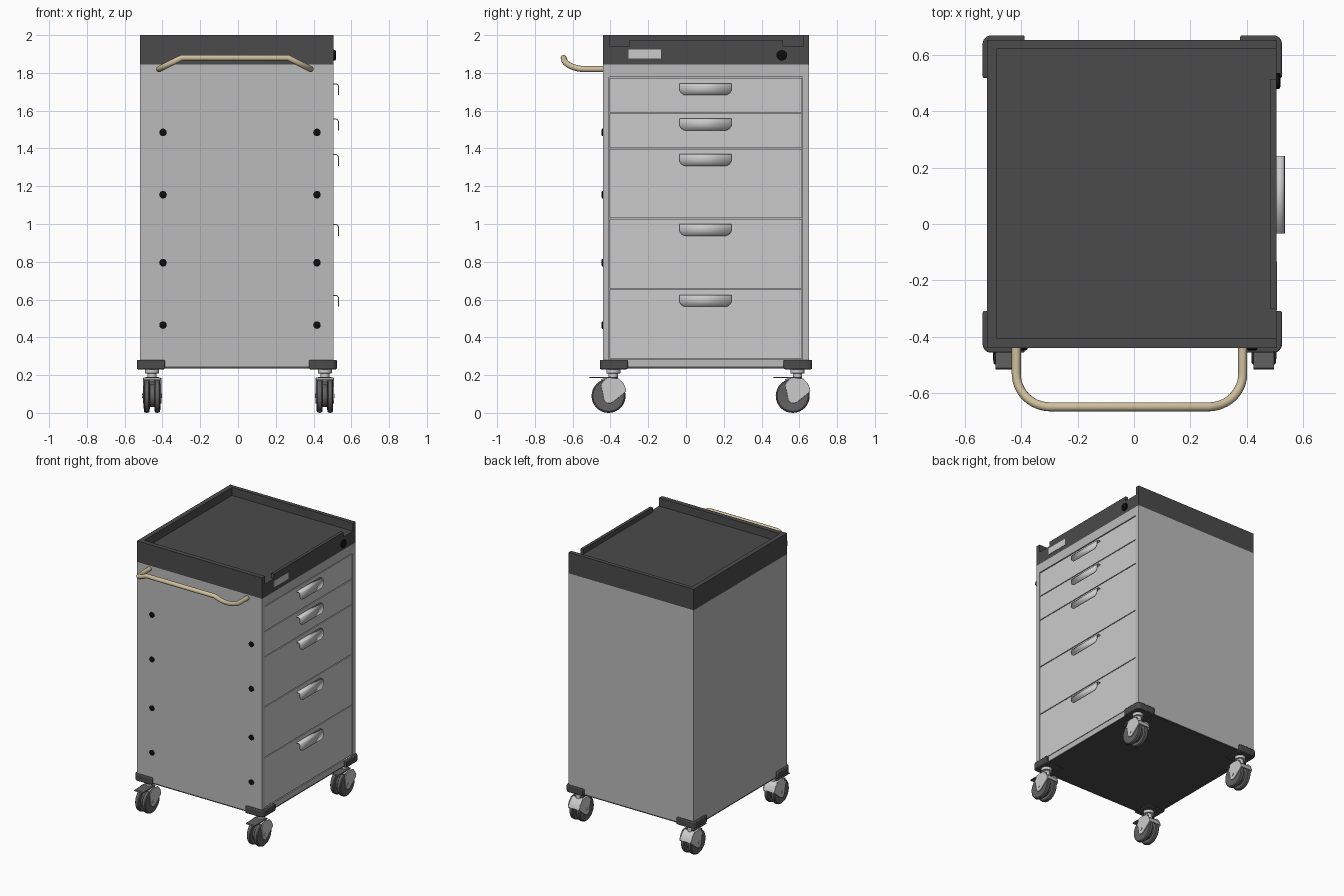
import bpy, bmesh, math
from mathutils import Vector

if "Cube" in bpy.data.objects:
    bpy.data.objects.remove(bpy.data.objects["Cube"])


def mat(name, r, g, b):
    m = bpy.data.materials.new(name)
    m.diffuse_color = (r, g, b, 1)
    m.use_nodes = True
    m.node_tree.nodes["Principled BSDF"].inputs["Base Color"].default_value = m.diffuse_color
    return m


BODY = mat("body_grey", .5, .5, .5)
LIGHT = mat("light_grey", .75, .75, .75)
DARK = mat("dark_grey", .07, .07, .07)
TYRE = mat("tyre_grey", .12, .12, .12)
BLACK = mat("black", .004, .004, .004)
TAN = mat("tan", .62, .52, .34)


def finish(name, bm, m, bevel=0, smooth=True, segs=2):
    bmesh.ops.recalc_face_normals(bm, faces=bm.faces)
    me = bpy.data.meshes.new(name)
    bm.to_mesh(me)
    bm.free()
    me.materials.append(m)
    o = bpy.data.objects.new(name, me)
    bpy.context.collection.objects.link(o)
    if bevel:
        b = o.modifiers.new("bevel", 'BEVEL')
        b.width, b.segments = bevel, segs
    if smooth:
        bpy.context.view_layer.objects.active = o
        o.select_set(True)
        bpy.ops.object.shade_smooth_by_angle(angle=math.radians(35))
        o.select_set(False)
    return o


def prism(name, pts, axis, lo, hi, m, **kw):
    """Extrude a 2D outline along axis: x takes (y,z), y takes (x,z), z takes (x,y)."""
    def at(p, d):
        q = list(p)
        q.insert(axis, d)
        return q
    bm = bmesh.new()
    f = bm.faces.new([bm.verts.new(at(p, lo)) for p in pts])
    r = bmesh.ops.extrude_face_region(bm, geom=[f])
    d = Vector(at((0, 0), hi - lo))
    bmesh.ops.translate(bm, vec=d, verts=[v for v in r['geom'] if isinstance(v, bmesh.types.BMVert)])
    return finish(name, bm, m, **kw)


def box(name, x, y, z, m, **kw):
    pts = [(x[0], y[0]), (x[1], y[0]), (x[1], y[1]), (x[0], y[1])]
    return prism(name, pts, 2, z[0], z[1], m, **kw)


def lathe(name, prof, axis, c, m, n=32):
    """Spin a closed-ended (radius, offset) profile about an axis through c."""
    i, j = [k for k in range(3) if k != axis]
    bm = bmesh.new()
    rings = []
    for r, d in prof:
        ring = []
        for k in range(n):
            p = list(c)
            p[axis] += d
            p[i] += r * math.cos(2 * math.pi * k / n)
            p[j] += r * math.sin(2 * math.pi * k / n)
            ring.append(bm.verts.new(p))
        rings.append(ring)
    for a, b in zip(rings, rings[1:]):
        for k in range(n):
            bm.faces.new((a[k], a[(k + 1) % n], b[(k + 1) % n], b[k]))
    bm.faces.new(rings[0])
    bm.faces.new(rings[-1])
    return finish(name, bm, m)


X0, X1, Y0, Y1 = -.52, .505, -.44, .652

# Cabinet body: C-shaped shell plus frame strips around the drawer opening
prism("cabinet_shell", [(X0, Y0), (X1, Y0), (X1, -.408), (.47, -.408), (.47, .617),
      (X1, .617), (X1, Y1), (X0, Y1)], 2, .245, 1.845, BODY, smooth=False)
box("frame_top", (.47, X1), (-.408, .617), (1.778, 1.845), BODY, smooth=False)
box("frame_bottom", (.47, X1), (-.408, .617), (.245, .282), BODY, smooth=False)
box("base_plate", (X0, X1), (Y0, Y1), (.236, .245), DARK, smooth=False)

# Drawers with bent sheet pulls
levels = [.285, .655, 1.03, 1.40, 1.588, 1.775]
pull = [(.503, 0, .137), (.52, 0, .137), (.527, -.003, .137), (.531, -.010, .137),
        (.532, -.036, .137), (.532, -.05, .128), (.532, -.058, .115), (.532, -.06, .105)]
for n, (a, b) in enumerate(zip(levels, levels[1:]), 1):
    box(f"drawer_{n}", (.47, .503), (-.405, .614), (a + .003, b - .003), LIGHT, smooth=False)
    bm = bmesh.new()
    rows = [[bm.verts.new((x, .103 + s * w, b - .033 + dz)) for s in (-1, 1)] for x, dz, w in pull]
    for r, s in zip(rows, rows[1:]):
        bm.faces.new((r[0], r[1], s[1], s[0]))
    o = finish(f"drawer_pull_{n}", bm, LIGHT)
    so = o.modifiers.new("sheet", 'SOLIDIFY')
    so.thickness, so.offset = .005, 0

# Dark tray top: slab, C-shaped rim and lower strip above the drawers
box("tray_slab", (X0, X1), (Y0, Y1), (1.845, 1.94), DARK, smooth=False)
prism("tray_rim", [(X0, Y0), (X1, Y0), (X1, -.405), (-.485, -.405), (-.485, .622),
      (X1, .622), (X1, Y1), (X0, Y1)], 2, 1.94, 2.0, DARK, smooth=False)
box("tray_front_strip", (.482, X1), (-.30, .513), (1.94, 1.975), DARK, smooth=False)
box("label_plate", (.5, .507), (-.305, -.132), (1.877, 1.925), LIGHT, smooth=False)
lathe("lock", [(.028, -.01), (.028, .010), (.022, .013)], 0, (X1, .507, 1.893), BLACK)

# Screw caps on the front panel
for x in (-.397, .418):
    for z in (.465, .795, 1.155, 1.485):
        lathe("screw_cap", [(.012, -.008), (.02, -.004), (.02, .004)], 1, (x, Y0, z), BLACK, 20)

# Push rail: tube with corners that sweep inward and upward
R, half, cx = .12, .401, -.016
left = [(-half, Y0 + .01, 1.82)]
for k in range(13):
    t = math.pi / 2 * k / 12
    left.append((-half + R - R * math.cos(t), -.53 - R * .98 * math.sin(t), 1.82 + .06 * (1 - math.cos(t))))
path = left + [(-x, y, z) for x, y, z in reversed(left)]
cu = bpy.data.curves.new("push_rail", 'CURVE')
cu.dimensions = '3D'
cu.bevel_depth, cu.bevel_resolution, cu.use_fill_caps = .016, 4, True
sp = cu.splines.new('POLY')
sp.points.add(len(path) - 1)
for p, (x, y, z) in zip(sp.points, path):
    p.co = (x + cx, y, z, 1)
sp.use_smooth = True
cu.materials.append(TAN)
rail = bpy.data.objects.new("push_rail", cu)
bpy.context.collection.objects.link(rail)

# Corner bumpers
for bx in ((-.536, -.387), (.376, .524)):
    for by in ((-.456, -.308), (.517, .668)):
        sx, sy = (1 if bx[0] > 0 else -1), (1 if by[0] > 0 else -1)
        ox, oy = (bx[1] if sx > 0 else bx[0]), (by[1] if sy > 0 else by[0])
        ix, iy = (bx[0] if sx > 0 else bx[1]), (by[0] if sy > 0 else by[1])
        arc = [(ox - sx * .03 * (1 - math.cos(a)), oy - sy * .03 * (1 - math.sin(a)))
               for a in [math.pi / 2 * k / 6 for k in range(7)]]
        prism("corner_bumper", [(ix, iy), (ox, iy)] + arc + [(ix, oy)], 2, .231, .281, DARK, bevel=.006)

# Twin-wheel swivel casters
plate = [(-.065, .15), (-.045, .178), (-.02, .186), (.03, .182), (.055, .155), (.068, .125),
         (.066, .112), (0, .058), (-.018, .05), (-.036, .053), (-.05, .068)]
hood = [(-.025 + r * math.cos(math.radians(a)), .09 + r * math.sin(math.radians(a)))
        for r, rng in ((.097, range(15, 116, 10)), (.089, range(115, 14, -10))) for a in rng]
tyre = [(.05, -.013), (.065, -.016), (.082, -.015), (.088, -.010), (.09, 0),
        (.088, .010), (.082, .015), (.065, .016), (.05, .013)]
for x in (-.455, .46):
    for y in (-.385, .59):
        lathe("caster_stem", [(.024, .165), (.024, .208), (.037, .21), (.037, .233)], 2, (x, y, 0), LIGHT, 24)
        wc = (x, y - .025, .09)
        lathe("caster_core", [(.06, -.02), (.06, .02)], 0, wc, TYRE)
        prism("caster_hood", [(y + u, v) for u, v in hood], 0, x - .046, x + .046, LIGHT)
        prism("caster_pedal", [(y - .13, .184), (y - .125, .191), (y + .02, .191), (y + .02, .184)],
              0, x - .036, x + .036, TYRE)
        for s in (-1, 1):
            lathe("caster_wheel", tyre, 0, (wc[0] + s * .028, wc[1], wc[2]), TYRE)
            prism("caster_fork", [(y + u, v) for u, v in plate], 0, x + s * .043, x + s * .049, LIGHT, bevel=.0015)
            lathe("caster_axle", [(.012, -.002), (.012, .002)], 0, (x + s * .05, wc[1], wc[2]), LIGHT, 16)
